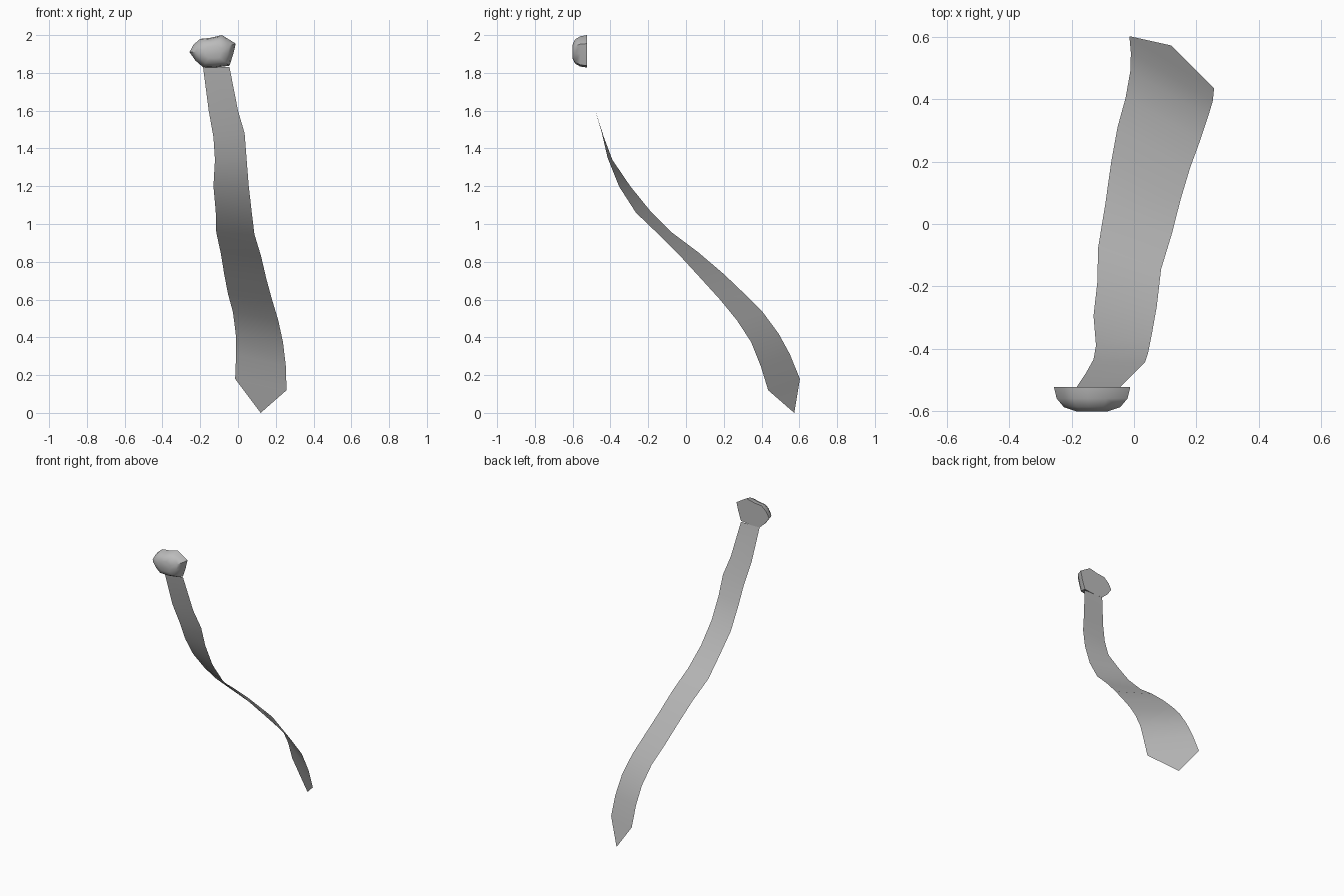
import bpy, bmesh, math
from mathutils import Vector

cube = bpy.data.objects.get("Cube")
if cube:
    bpy.data.objects.remove(cube)

grey = bpy.data.materials.new("plain grey")
grey.use_nodes = True
colour = (0.5, 0.5, 0.5, 1)
grey.diffuse_color = colour
grey.node_tree.nodes["Principled BSDF"].inputs["Base Color"].default_value = colour


def finish(name, bm, angle):
    mesh = bpy.data.meshes.new(name)
    bm.to_mesh(mesh)
    bm.free()
    mesh.materials.append(grey)
    obj = bpy.data.objects.new(name, mesh)
    bpy.context.collection.objects.link(obj)
    bpy.ops.object.select_all(action='DESELECT')
    obj.select_set(True)
    bpy.context.view_layer.objects.active = obj
    bpy.ops.object.shade_smooth_by_angle(angle=math.radians(angle))
    return obj


# Ribbon: two edge paths running from the knob down to a pointed end
right_edge = [(-.185, -.525, 1.83), (-.155, -.48, 1.6), (-.13, -.435, 1.46),
              (-.122, -.39, 1.34), (-.13, -.295, 1.2), (-.118, -.19, 1.07),
              (-.115, -.075, .955), (-.092, .065, .85), (-.073, .2, .735),
              (-.053, .31, .63), (-.027, .405, .535), (-.012, .49, .42),
              (-.01, .55, .31), (-.015, .603, .18)]
left_edge = [(-.045, -.525, 1.83), (0, -.48, 1.6), (.035, -.445, 1.48),
             (.045, -.415, 1.35), (.057, -.355, 1.2), (.073, -.265, 1.06),
             (.087, -.145, .945), (.122, -.03, .83), (.15, .08, .71),
             (.18, .18, .6), (.213, .27, .49), (.238, .345, .375),
             (.253, .395, .25), (.257, .435, .12)]
bm = bmesh.new()
rows = [(bm.verts.new(a), bm.verts.new(b)) for a, b in zip(right_edge, left_edge)]
for (a, b), (c, d) in zip(rows, rows[1:]):
    bm.faces.new((a, c, d, b))
tip = bm.verts.new((.12, .573, 0))
bm.faces.new((rows[-1][0], tip, rows[-1][1]))
finish("ribbon", bm, 60)

# Knob: faceted outline shrinking forward into a rounded front
outline = [(-.257, 1.91), (-.235, 1.95), (-.2, 1.98), (-.15, 1.985),
           (-.085, 2), (-.012, 1.955), (-.025, 1.9), (-.045, 1.838),
           (-.12, 1.828), (-.185, 1.83), (-.225, 1.865)]
centre = Vector((-.135, 1.91))
bm = bmesh.new()
rings = []
for y, scale in ((-.524, 1), (-.56, .93), (-.588, .74), (-.602, .4)):
    pts = [centre + (Vector(p) - centre) * scale for p in outline]
    rings.append([bm.verts.new((p.x, y, p.y)) for p in pts])
n = len(outline)
for r, s in zip(rings, rings[1:]):
    for i in range(n):
        j = (i + 1) % n
        bm.faces.new((r[i], r[j], s[j], s[i]))
bm.faces.new(rings[0])
bm.faces.new(rings[-1])
bmesh.ops.recalc_face_normals(bm, faces=bm.faces[:])
finish("knob", bm, 50)
